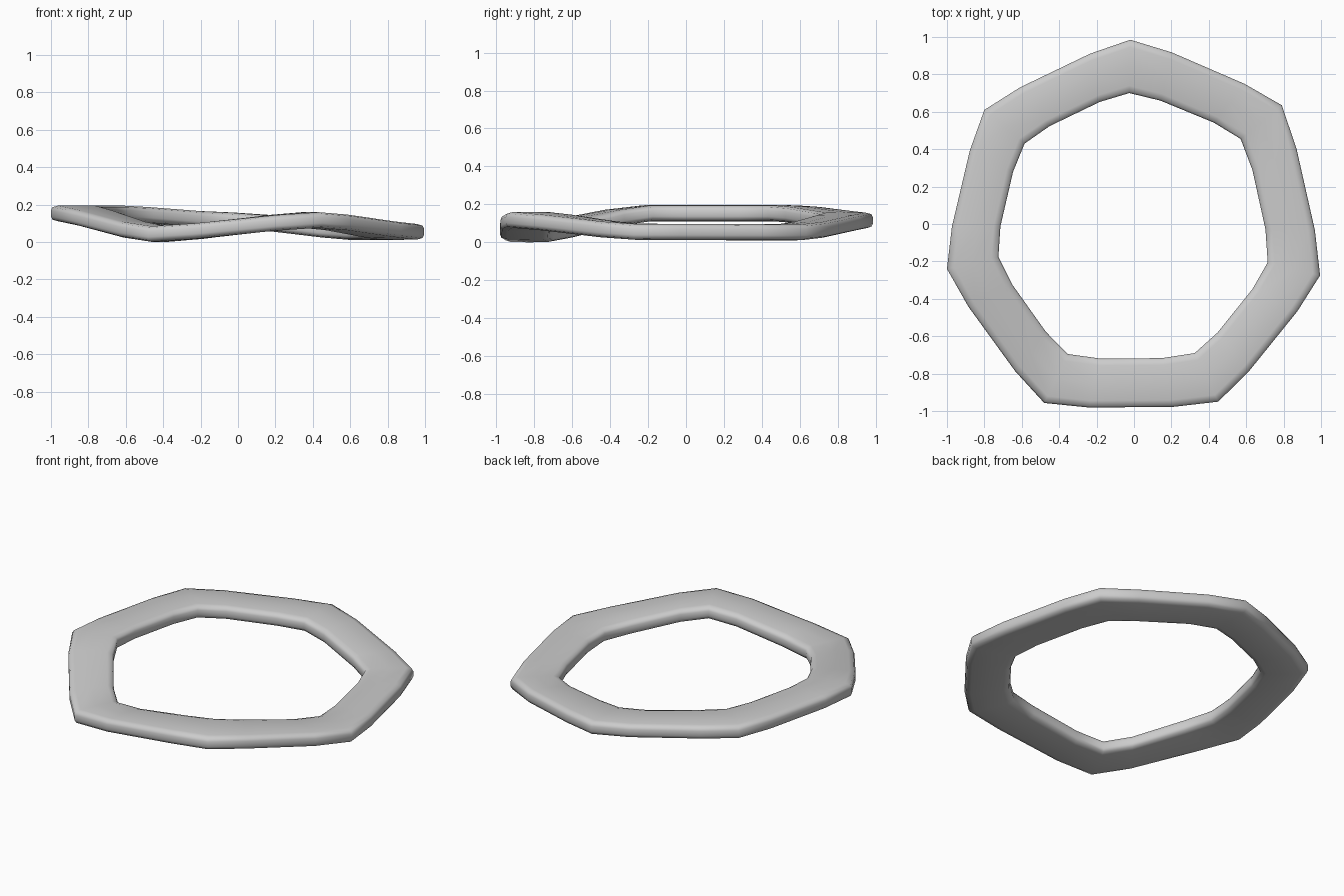
import bpy
import bmesh
from mathutils import Vector

cube = bpy.data.objects.get("Cube")
if cube:
    bpy.data.objects.remove(cube, do_unlink=True)

# Seven corners of the puckered ring: outer xy, inner xy, height of the middle
CORNERS = [
    ((-0.02, 0.985), (-0.025, 0.70), 0.115),
    ((0.79, 0.635), (0.57, 0.455), 0.053),
    ((0.995, -0.275), (0.715, -0.205), 0.055),
    ((0.45, -0.95), (0.325, -0.69), 0.118),
    ((-0.48, -0.957), (-0.355, -0.695), 0.043),
    ((-1.0, -0.24), (-0.725, -0.175), 0.153),
    ((-0.80, 0.61), (-0.585, 0.43), 0.153),
]
HALF_THICK = 0.043
BULGE = 0.026

# Rounded-bar cross-section: across the bar, through its thickness
quarter = [(1.0, 0.38), (0.94, 0.78), (0.72, 0.97)]
upper = quarter + [(0.0, 1.0)] + [(-u, v) for u, v in reversed(quarter)]
section = upper + [(-u, -v) for u, v in upper]


def stations():
    """Each corner, then two points bowed outwards along the side after it."""
    for i, (outer, inner, z) in enumerate(CORNERS):
        outer2, inner2, z2 = CORNERS[(i + 1) % len(CORNERS)]
        a, b = Vector(outer), Vector(outer2)
        c, d = Vector(inner), Vector(inner2)
        bow = (a + b).normalized() * BULGE
        yield a, c, z
        for t, tz in ((0.26, 0.21), (0.74, 0.79)):
            yield a.lerp(b, t) + bow, c.lerp(d, t) + bow, z + (z2 - z) * tz


# Sweep the section round the closed loop
bm = bmesh.new()
rings = []
for outer, inner, z in stations():
    ring = []
    for u, v in section:
        p = inner.lerp(outer, (u + 1) / 2)
        ring.append(bm.verts.new((p.x, p.y, z + v * HALF_THICK)))
    rings.append(ring)
for i, ring in enumerate(rings):
    nxt = rings[(i + 1) % len(rings)]
    for j in range(len(section)):
        k = (j + 1) % len(section)
        bm.faces.new((ring[j], ring[k], nxt[k], nxt[j]))
bmesh.ops.recalc_face_normals(bm, faces=bm.faces)
for face in bm.faces:
    face.smooth = True
mesh = bpy.data.meshes.new("seven_sided_ring")
bm.to_mesh(mesh)
bm.free()

# Single plain grey
grey = bpy.data.materials.new("light_grey")
grey.use_nodes = True
colour = (0.6, 0.6, 0.6, 1.0)
grey.diffuse_color = colour
grey.node_tree.nodes["Principled BSDF"].inputs["Base Color"].default_value = colour
mesh.materials.append(grey)

ring_object = bpy.data.objects.new("seven_sided_ring", mesh)
bpy.context.collection.objects.link(ring_object)
